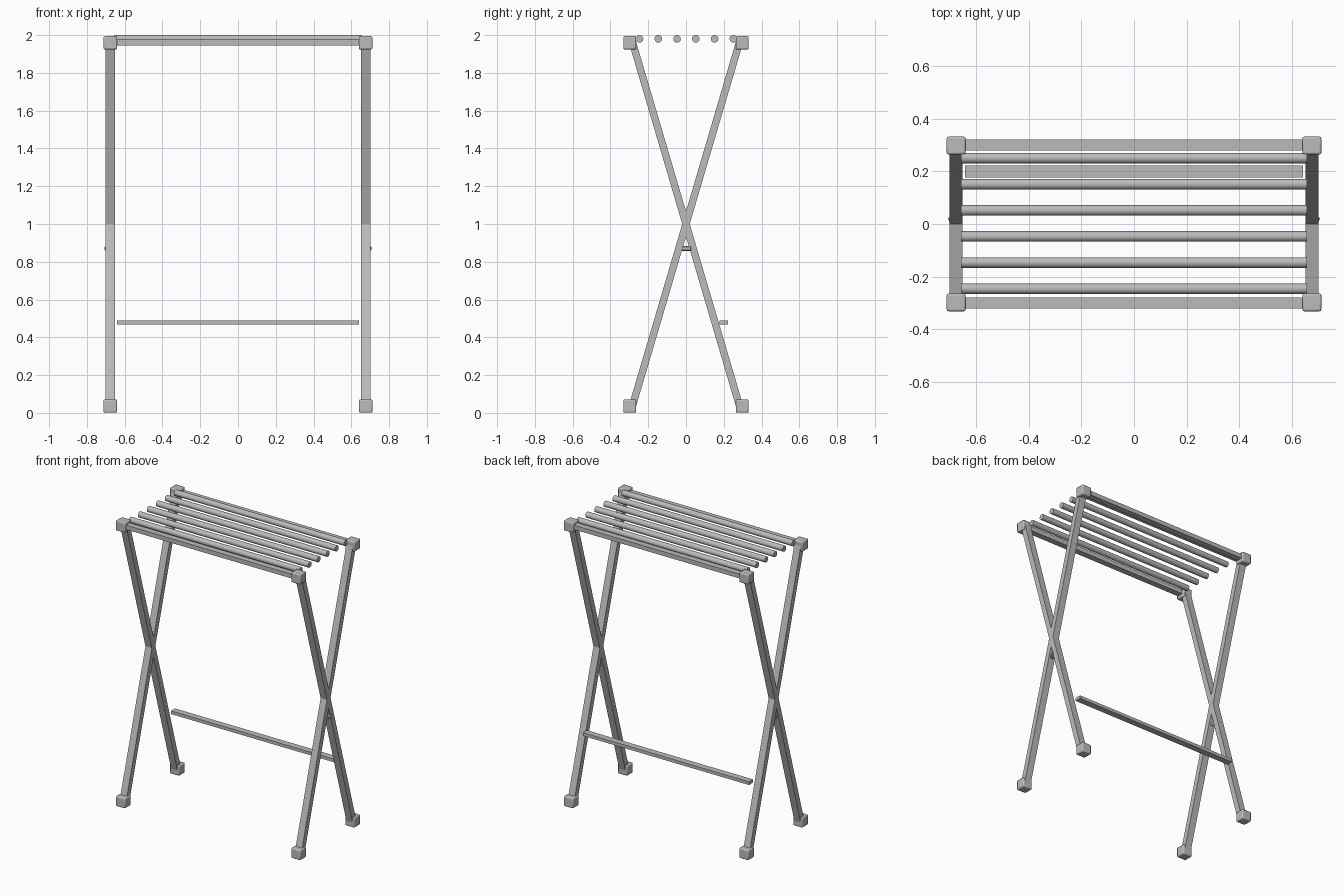
import bpy
import math
from mathutils import Vector

cube = bpy.data.objects.get("Cube")
if cube:
    bpy.data.objects.remove(cube, do_unlink=True)

grey = bpy.data.materials.new("plain_grey")
grey.use_nodes = True
GREY = (0.5, 0.5, 0.5, 1)
grey.diffuse_color = GREY
grey.node_tree.nodes["Principled BSDF"].inputs["Base Color"].default_value = GREY


def box(name, center, size, tilt=0, bevel=0):
    bpy.ops.mesh.primitive_cube_add(size=1, location=center, rotation=(tilt, 0, 0))
    ob = bpy.context.object
    ob.name = name
    ob.scale = size
    bpy.ops.object.transform_apply(location=False, rotation=False, scale=True)
    ob.data.materials.append(grey)
    if bevel:
        mod = ob.modifiers.new("soft_edges", "BEVEL")
        mod.width = bevel
        mod.segments = 2
        bpy.ops.object.shade_smooth_by_angle()
    return ob


def rod(name, start, end, radius, sides):
    a, b = Vector(start), Vector(end)
    bpy.ops.mesh.primitive_cylinder_add(
        vertices=sides, radius=radius, depth=(b - a).length, location=(a + b) / 2)
    ob = bpy.context.object
    ob.name = name
    ob.rotation_euler = (b - a).to_track_quat("Z", "Y").to_euler()
    ob.data.materials.append(grey)
    bpy.ops.object.shade_smooth_by_angle()
    return ob


LEG_X, BLOCK_Y = 0.676, 0.298
FOOT_Z, TOP_Z = 0.036, 1.959
RUN, RISE = 0.568, 1.93

for side, sx in (("left", 1), ("right", -1)):
    # Crossed legs
    for end, sy in (("front", -1), ("back", 1)):
        box(f"{end}_{side}_leg", (sx * LEG_X, 0, 1.0),
            (0.049, 0.038, math.hypot(RUN, RISE)), tilt=sy * math.atan2(RUN, RISE))
        # Corner blocks at the feet and at the top
        for level, z in (("foot", FOOT_Z), ("top", TOP_Z)):
            box(f"{end}_{side}_{level}_block", (sx * LEG_X, sy * BLOCK_Y, z),
                (0.072, 0.068, 0.07), bevel=0.007)
    # Small angled locking peg below the crossing
    rod(f"{side}_locking_peg", (sx * 0.675, -0.026, 0.87),
        (sx * 0.694, 0.028, 0.87), 0.014, 12)

# Top rails between the corner blocks
for end, sy in (("front", -1), ("back", 1)):
    box(f"{end}_top_rail", (0, sy * 0.3, 1.961), (1.29, 0.043, 0.03))

# Round slats
for i in range(6):
    y = -0.246 + i * 0.0993
    rod(f"slat_{i + 1}", (-0.657, y, 1.98), (0.657, y, 1.98), 0.02, 24)

# Lower cross bar on the back legs
box("cross_bar", (0, 0.199, 0.479), (1.283, 0.045, 0.022))
